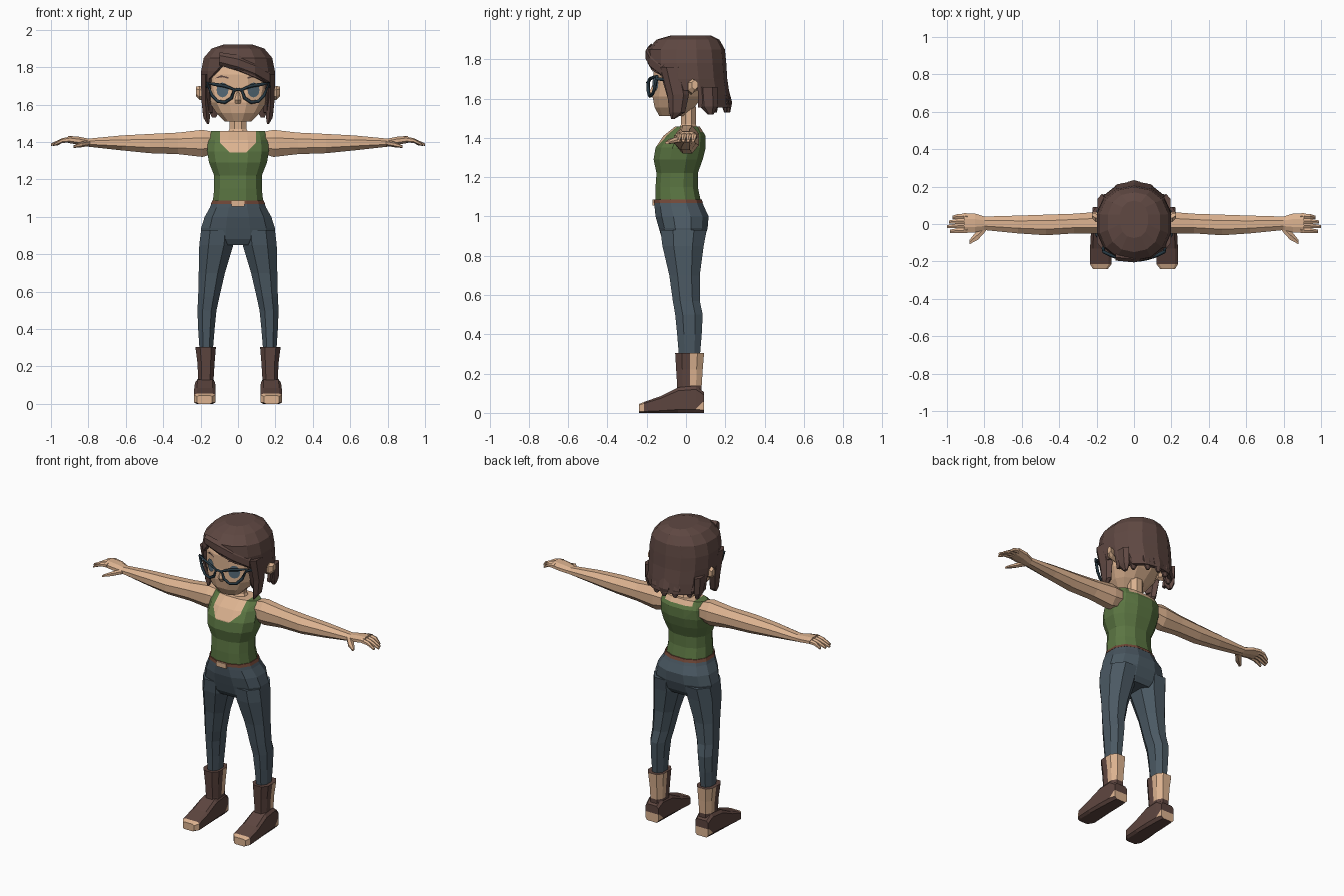
import bpy, bmesh, math
from mathutils import Vector
from mathutils.bvhtree import BVHTree

cube = bpy.data.objects.get("Cube")
if cube:
    bpy.data.objects.remove(cube)


def material(name, *rgb):
    mat = bpy.data.materials.new(name)
    mat.use_nodes = True
    mat.diffuse_color = (*rgb, 1)
    mat.node_tree.nodes["Principled BSDF"].inputs["Base Color"].default_value = (*rgb, 1)
    return mat


skin = material("skin", .72, .45, .28)
green = material("top green", .105, .18, .055)
denim = material("denim", .07, .1, .125)
hair_brown = material("hair brown", .115, .065, .055)
boot_brown = material("boot brown", .11, .06, .05)
belt_red = material("belt red brown", .17, .065, .04)
frame_blue = material("frame blue", .02, .04, .055)
eye_grey = material("eye grey blue", .09, .14, .18)


def finish(name, bm, mats):
    mesh = bpy.data.meshes.new(name)
    bm.to_mesh(mesh)
    bm.free()
    for mat in mats:
        mesh.materials.append(mat)
    obj = bpy.data.objects.new(name, mesh)
    bpy.context.collection.objects.link(obj)
    return obj


def loft(name, rows, *mats, axis="z", n=8, power=1, side=1, cuts=(), rule=None, drop=None):
    """Skin rounded sections; each row is position, then low and high of both other axes."""
    angles = [(k + .5) * math.tau / n for k in range(n)]
    soft = lambda v: math.copysign(abs(v) ** power, v)
    us = [soft(math.cos(a)) for a in angles]
    vs = [soft(math.sin(a)) for a in angles]
    bm = bmesh.new()
    rings = []
    for t, a0, a1, b0, b1 in rows:
        ring = []
        for u, v in zip(us, vs):
            a = (a0 + a1) / 2 + (a1 - a0) / 2 * u / max(us)
            b = (b0 + b1) / 2 + (b1 - b0) / 2 * v / max(vs)
            co = {"x": (t, a, b), "y": (a, t, b), "z": (a, b, t)}[axis]
            ring.append(bm.verts.new((co[0] * side, co[1], co[2])))
        rings.append(ring)
    for low, high in zip(rings, rings[1:]):
        for k in range(n):
            j = (k + 1) % n
            bm.faces.new((low[k], low[j], high[j], high[k]))
    bm.faces.new(rings[0])
    bm.faces.new(rings[-1])
    bmesh.ops.recalc_face_normals(bm, faces=bm.faces)
    for co, no in cuts:
        geom = bm.verts[:] + bm.edges[:] + bm.faces[:]
        bmesh.ops.bisect_plane(bm, geom=geom, plane_co=co, plane_no=no, dist=.0001)
    bm.normal_update()
    if rule:
        for face in bm.faces:
            face.material_index = int(rule(face.calc_center_median(), face.normal))
    if drop:
        gone = [f for f in bm.faces if drop(f.calc_center_median(), f.normal)]
        bmesh.ops.delete(bm, geom=gone, context="FACES")
    return finish(name, bm, mats)


def sym(*rows):
    return [(z, -w, w, y0, y1) for z, w, y0, y1 in rows]


def wire(name, points, radius, mat, cyclic=False):
    curve = bpy.data.curves.new(name, "CURVE")
    curve.dimensions = "3D"
    curve.bevel_depth = radius
    curve.bevel_resolution = 0
    spline = curve.splines.new("POLY")
    spline.points.add(len(points) - 1)
    for p, co in zip(spline.points, points):
        p.co = (*co, 1)
    spline.use_cyclic_u = cyclic
    curve.materials.append(mat)
    temp = bpy.data.objects.new(name, curve)
    bpy.context.collection.objects.link(temp)
    deps = bpy.context.evaluated_depsgraph_get()
    mesh = bpy.data.meshes.new_from_object(temp.evaluated_get(deps))
    bpy.data.objects.remove(temp)
    obj = bpy.data.objects.new(name, mesh)
    bpy.context.collection.objects.link(obj)


# Tank top and bare chest, divided along a scooped neckline
scoop = [((.045, 0, 1.345), (1, 0, -1)), ((-.045, 0, 1.345), (-1, 0, -1)),
         ((.095, 0, 0), (1, 0, 0)), ((-.095, 0, 0), (-1, 0, 0)), ((0, 0, 1.345), (0, 0, -1))]
back_line = ((0, 0, 1.43), (0, 0, 1))


def below(c, planes):
    return all((c - Vector(co)).dot(Vector(no)) < 0 for co, no in planes)


loft("tank_top", sym((1.08, .135, -.155, .075), (1.15, .127, -.155, .06), (1.22, .127, -.15, .06),
                     (1.29, .155, -.165, .085), (1.35, .165, -.155, .1), (1.41, .16, -.115, .1),
                     (1.458, .145, -.055, .07)),
     green, skin, n=12, power=.85, cuts=scoop + [back_line],
     rule=lambda c, no: below(c, scoop) and (c.y < .02 or c.z > 1.43))
loft("neck", sym((1.42, .075, -.05, .065), (1.47, .045, -.025, .05), (1.56, .045, -.025, .05)), skin)

# Trousers, belt and buckle
loft("hips", sym((.85, .15, -.1, .07), (.88, .195, -.12, .09), (.94, .197, -.138, .11),
                 (1, .178, -.155, .115), (1.05, .15, -.16, .092), (1.085, .137, -.16, .078)),
     denim, n=12, power=.85)
loft("belt", sym((1.068, .145, -.163, .086), (1.086, .138, -.162, .08)), belt_red, n=12, power=.85)
loft("buckle", sym((1.055, .034, -.17, -.15), (1.085, .034, -.17, -.15)), skin, n=4)

# Head with nose
head = loft("head", sym((1.51, .07, -.135, -.01), (1.555, .115, -.16, .04), (1.61, .152, -.17, .09),
                        (1.68, .172, -.165, .13), (1.76, .175, -.165, .15), (1.84, .15, -.14, .14),
                        (1.89, .09, -.08, .1)), skin, n=12, power=.9)
loft("nose", sym((1.605, .016, -.175, -.14), (1.625, .017, -.19, -.14), (1.67, .006, -.17, -.14)),
     skin, n=6)
bm = bmesh.new()
bm.from_mesh(head.data)
face_tree = BVHTree.FromBMesh(bm)
bm.free()


def decal(name, outline, mat):
    """Thin painted patch wrapped onto the front of the head."""
    patch = bmesh.new()
    mid = (sum(x for x, z in outline) / len(outline), sum(z for x, z in outline) / len(outline))
    verts = []
    for x, z in [mid] + outline:
        hit = face_tree.ray_cast(Vector((x, -1, z)), Vector((0, 1, 0)))[0]
        verts.append(patch.verts.new((x, hit.y - .005, z)))
    rim = verts[1:]
    for a, b in zip(rim, rim[1:] + rim[:1]):
        patch.faces.new((verts[0], a, b))
    patch.normal_update()
    for f in patch.faces:
        if f.normal.y > 0:
            f.normal_flip()
    finish(name, patch, [mat])


# Bob of hair: a shell opened for the face and around the ears
hairline = [((-.08, 0, 1.82), (.11, 0, .25)), ((-.08, 0, 1.82), (-.1, 0, .09)),
            ((.155, 0, 0), (1, 0, 0)), ((-.155, 0, 0), (-1, 0, 0)), ((0, -.02, 0), (0, 1, 0))]
ear_gap = [((0, .06, 0), (0, 1, 0)), ((0, 0, 1.64), (0, 0, 1))]


def open_hair(c, no):
    under = no.z < -.9
    ears = -.02 < c.y < .06 and c.z < 1.64
    return below(c, hairline) or ears or under


hair = loft("hair", sym((1.555, .18, -.15, .23), (1.62, .19, -.165, .222), (1.7, .198, -.185, .21),
                        (1.78, .197, -.197, .205), (1.85, .183, -.195, .198),
                        (1.9, .14, -.15, .17), (1.922, .075, -.075, .125)),
            hair_brown, n=14, power=.9, cuts=hairline + ear_gap, drop=open_hair)
shell = hair.modifiers.new("thickness", "SOLIDIFY")
shell.thickness = .02
shell.offset = -1

# Ragged tips along the back of the hair
for i in range(5):
    x = (i - 2) * .065
    y = .215 - x * x * 4
    loft("hair_tip_%d" % (i + 1), [(1.7, x - .03, x + .03, y - .04, y - .012),
                                   (1.58, x - .035, x + .035, y - .02, y + .02),
                                   (1.53, x - .008, x + .012, y - .005, y + .01)],
         hair_brown, n=6)

# Swept fringe layer over the brow
loft("fringe", [(-.1, -.195, -.16, 1.81, 1.88), (0, -.205, -.17, 1.78, 1.865),
                (.09, -.185, -.15, 1.745, 1.83), (.17, -.125, -.08, 1.7, 1.78)],
     hair_brown, axis="x", n=6)

for side, word in ((1, "left"), (-1, "right")):
    def part(name, rows, *mats, **options):
        return loft(word + "_" + name, rows, *mats, side=side, **options)

    # Side lock, temple tip and ear
    part("side_lock", [(1.76, .15, .198, -.13, -.01), (1.62, .155, .195, -.095, .015),
                       (1.53, .15, .185, -.085, -.005), (1.495, .155, .165, -.075, -.06)],
         hair_brown, n=6)
    part("nape_lock", [(1.66, .15, .195, .06, .16), (1.56, .15, .19, .07, .16),
                       (1.52, .16, .175, .11, .14)], hair_brown, n=6)
    part("ear", [(.15, .01, .04, 1.62, 1.67), (.205, .01, .055, 1.625, 1.7),
                 (.225, .03, .06, 1.645, 1.695)], skin, axis="x", n=6)

    # Eye, brow and glasses
    ring = [(math.cos(k * math.tau / 12), math.sin(k * math.tau / 12)) for k in range(12)]
    decal(word + "_eye", [(side * .083 + c * .032, 1.678 + s * .04) for c, s in ring], eye_grey)
    decal(word + "_brow", [(side * x, z) for x, z in ((.05, 1.738), (.09, 1.75), (.125, 1.74),
                                                    (.09, 1.757), (.05, 1.746))], hair_brown)
    rim = [(.02, 1.68), (.035, 1.635), (.07, 1.612), (.11, 1.618), (.14, 1.65),
           (.165, 1.715), (.125, 1.708), (.07, 1.7)]
    bend = lambda x: -.193 + x * x * 1.7
    wire(word + "_rim", [(side * x, bend(x), z) for x, z in rim], .009, frame_blue, cyclic=True)
    wire(word + "_temple", [(side * .16, -.15, 1.7), (side * .178, -.08, 1.695),
                            (side * .185, .03, 1.69)], .008, frame_blue)

    # Arm, palm, fingers and thumb
    part("arm", [(.12, -.045, .06, 1.34, 1.452), (.19, -.052, .065, 1.32, 1.465),
                 (.32, -.05, .055, 1.335, 1.45), (.47, -.06, .05, 1.34, 1.443),
                 (.62, -.05, .045, 1.355, 1.435), (.8, -.032, .04, 1.375, 1.418),
                 (.85, -.045, .056, 1.385, 1.428), (.91, -.045, .058, 1.395, 1.433)],
         skin, axis="x")
    for i, word2 in enumerate(("little", "ring", "middle", "index")):
        y = .042 - i * .025
        tip = (.97, .99, 1, .985)[i]
        part(word2 + "_finger", [(.89, y - .014, y + .014, 1.398, 1.43),
                                 (.94, y - .014, y + .012, 1.395, 1.42),
                                 (tip, y - .014, y + .002, 1.378, 1.392)], skin, axis="x", n=6)
    part("thumb", [(.79, -.035, .01, 1.38, 1.41), (.835, -.085, -.03, 1.372, 1.402),
                   (.88, -.108, -.085, 1.368, 1.382)], skin, axis="x", n=6)

    # Trouser leg
    part("leg", [(.28, .135, .205, -.035, .07), (.4, .125, .213, -.045, .08),
                 (.5, .115, .217, -.055, .085), (.57, .1, .213, -.067, .07),
                 (.7, .07, .21, -.085, .07), (.85, .025, .207, -.12, .09),
                 (.93, .02, .197, -.13, .105)], denim, n=8, power=.9)

    # Boot shaft with pale back panel, and foot with pale toe and heel
    part("boot_shaft", [(.1, .13, .213, -.045, .08), (.14, .13, .213, -.045, .08),
                        (.22, .125, .217, -.05, .085), (.305, .118, .228, -.055, .092)],
         boot_brown, skin, power=.7, cuts=[((0, .02, 0), (0, 1, 0))],
         rule=lambda c, no: c.y > .02 and c.z > .13 and no.z < .5)
    part("boot_foot", [(-.24, .14, .22, 0, .045), (-.215, .12, .235, 0, .055),
                       (-.13, .12, .235, 0, .085), (-.04, .122, .23, 0, .13),
                       (.05, .125, .225, 0, .138), (.092, .13, .22, 0, .105)],
         boot_brown, skin, axis="y", power=.35,
         cuts=[((0, .05, .02), (0, -1, 1)), ((0, 0, .055), (0, 0, 1))],
         rule=lambda c, no: no.z > -.5 and (c.y < -.215 or c.y > .05 and c.z < .055
                                            and c.z - .02 < c.y - .05))

# Bridge of the glasses
wire("glasses_bridge", [(-.025, -.192, 1.675), (0, -.197, 1.682), (.025, -.192, 1.675)],
     .008, frame_blue)
